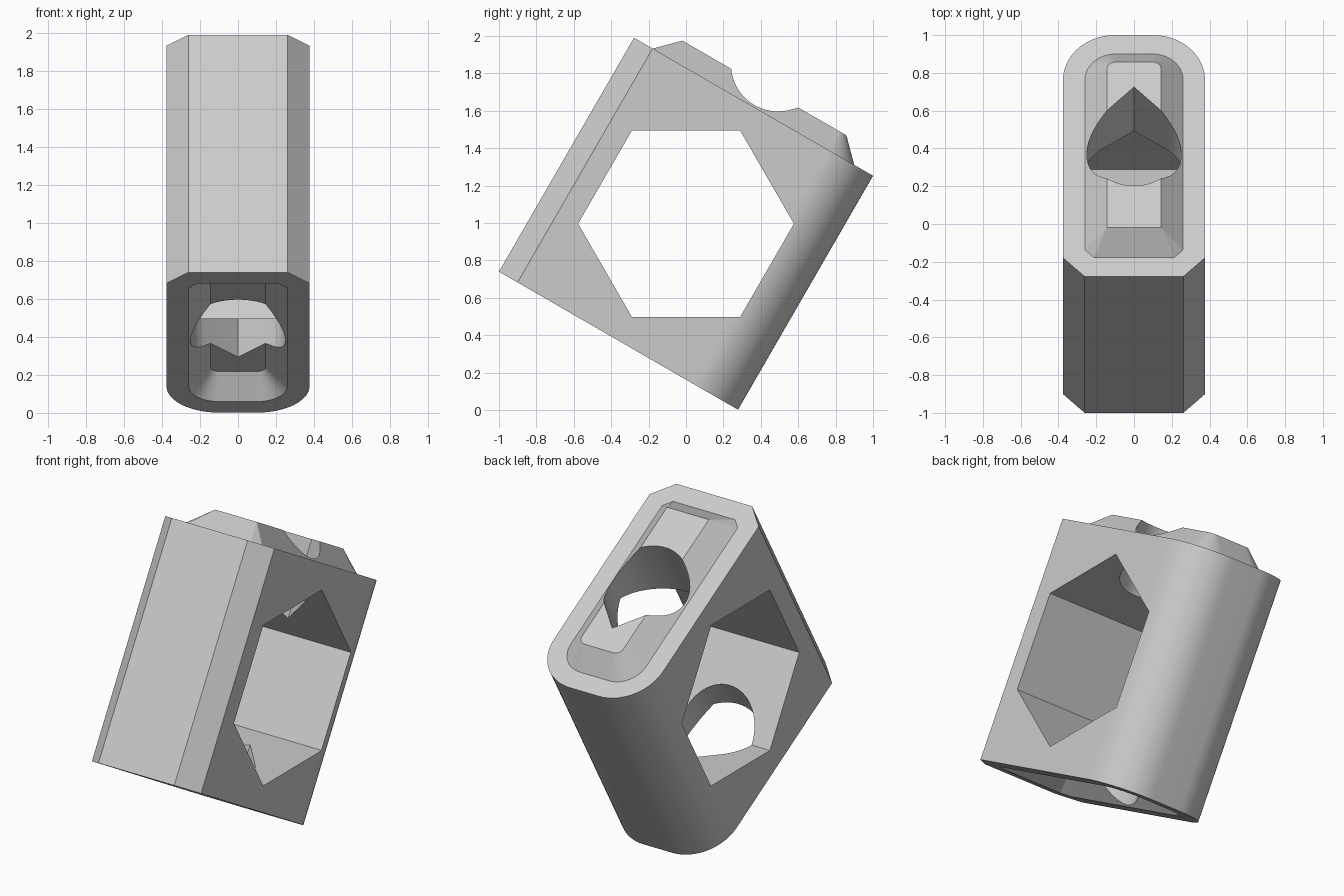
import bpy
import bmesh
from math import sin, cos, pi, radians, sqrt
from mathutils import Matrix

HALF_X, HALF_Y, HALF_Z = 0.376, 0.738, 0.722
STEP = 0.116            # inset and height of the stacking boss
CHAMFER, ROUND = 0.115, 0.276
ARC = 20

cube = bpy.data.objects.get("Cube")
if cube:
    bpy.data.objects.remove(cube, do_unlink=True)

grey = bpy.data.materials.new("light grey")
grey.use_nodes = True
grey.diffuse_color = (0.6, 0.6, 0.6, 1)
grey.node_tree.nodes["Principled BSDF"].inputs["Base Color"].default_value = (0.6, 0.6, 0.6, 1)


def outline(inset):
    """Block section: chamfered front corners, rounded back corners."""
    x, y = HALF_X - inset, HALF_Y - inset
    c = max(0, CHAMFER - inset * (2 - sqrt(2)))
    r = ROUND - inset
    pts = [(x - c, -y), (x, -y + c)]
    for i in range(ARC + 1):
        a = pi / 2 * i / ARC
        pts.append((x - r + r * cos(a), y - r + r * sin(a)))
    return pts + [(-px, py) for px, py in reversed(pts)]


def loft(name, rings):
    """Join matching rings of points and close both ends."""
    bm = bmesh.new()
    loops = [[bm.verts.new(p) for p in ring] for ring in rings]
    n = len(loops[0])
    for low, high in zip(loops, loops[1:]):
        for i in range(n):
            j = (i + 1) % n
            bm.faces.new((low[i], low[j], high[j], high[i]))
    bm.faces.new(loops[0][::-1])
    bm.faces.new(loops[-1])
    bmesh.ops.remove_doubles(bm, verts=bm.verts, dist=1e-5)
    bmesh.ops.recalc_face_normals(bm, faces=bm.faces)
    mesh = bpy.data.meshes.new(name)
    bm.to_mesh(mesh)
    bm.free()
    mesh.materials.append(grey)
    obj = bpy.data.objects.new(name, mesh)
    bpy.context.collection.objects.link(obj)
    return obj


# Block with a recess underneath and a matching boss on top
levels = [(2 * STEP, -HALF_Z + STEP), (STEP, -HALF_Z), (0, -HALF_Z),
          (0, HALF_Z), (STEP, HALF_Z), (2 * STEP, HALF_Z + STEP)]
block = loft("stacking_block", [[(x, y, z) for x, y in outline(d)] for d, z in levels])

# Hexagonal opening from side to side
hexagon = [(0.577 * sin(pi / 3 * i), 0.577 * cos(pi / 3 * i)) for i in range(6)]
hex_cutter = loft("hex_cutter", [[(x, y, z) for y, z in hexagon] for x in (-1, 1)])

# Teardrop bore from bottom to top, its point towards the back
R = 0.25
drop = [(0, R * sqrt(2))]
for i in range(49):
    a = radians(135 + 270 * i / 48)
    drop.append((R * cos(a), R * sin(a)))
bore_cutter = loft("bore_cutter", [[(x, y, z) for x, y in drop] for z in (-1.2, 1.2)])

bpy.ops.object.select_all(action="DESELECT")
bpy.context.view_layer.objects.active = block
block.select_set(True)
for cutter in (hex_cutter, bore_cutter):
    cutter.hide_render = True
    mod = block.modifiers.new("cut", "BOOLEAN")
    mod.operation = "DIFFERENCE"
    mod.solver = "EXACT"
    mod.object = cutter
    bpy.ops.object.modifier_apply(modifier=mod.name)
    bpy.data.objects.remove(cutter, do_unlink=True)

# Tilt the block onto its back lower edge
block.data.transform(Matrix.Translation((0, 0, 0.996)) @ Matrix.Rotation(radians(-30), 4, "X"))
bpy.ops.object.shade_smooth_by_angle(angle=radians(25))
